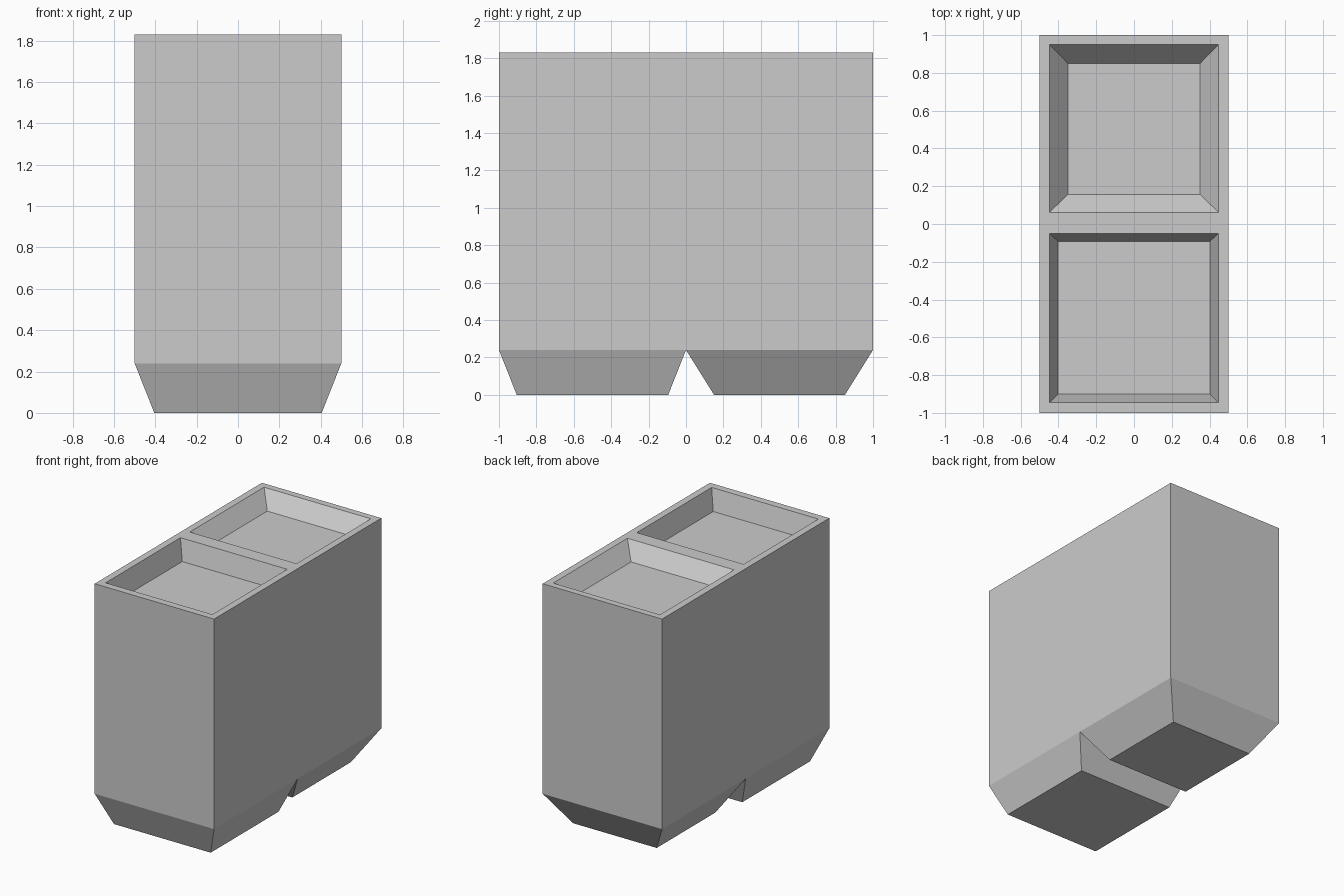
import bpy
import bmesh

if "Cube" in bpy.data.objects:
    bpy.data.objects.remove(bpy.data.objects["Cube"])

TOP, SHOULDER = 1.83, 0.24


def rect(bm, half_w, y0, y1, z):
    # Counter-clockwise ring: front, right, back, left edges
    return [bm.verts.new(p) for p in ((-half_w, y0, z), (half_w, y0, z),
                                      (half_w, y1, z), (-half_w, y1, z))]


def bridge(bm, lower, upper, skip=None):
    for i in range(4):
        if i != skip:
            j = (i + 1) % 4
            bm.faces.new((lower[i], lower[j], upper[j], upper[i]))


def compartment(bm, y0, y1, open_side, foot, rim, floor):
    # Each of foot, rim, floor is (half width, y min, y max, z)
    foot = rect(bm, *foot)
    shoulder = rect(bm, 0.5, y0, y1, SHOULDER)
    edge = rect(bm, 0.5, y0, y1, TOP)
    rim = rect(bm, *rim)
    floor = rect(bm, *floor)
    bm.faces.new(foot[::-1])                         # underside
    bridge(bm, foot, shoulder)                       # tapered foot
    bridge(bm, shoulder, edge, skip=open_side)       # outer walls
    bridge(bm, edge, rim)                            # flat rim
    bridge(bm, rim, floor)                           # sloped recess walls
    bm.faces.new(floor)                              # recess floor


bm = bmesh.new()
# Front compartment: gentle taper
compartment(bm, -1, 0, 2, (0.405, -0.905, -0.095, 0),
            (0.447, -0.945, -0.05, TOP), (0.402, -0.9, -0.092, TOP - 0.153))
# Back compartment: stronger taper
compartment(bm, 0, 1, 0, (0.35, 0.15, 0.85, 0),
            (0.447, 0.062, 0.95, TOP), (0.35, 0.157, 0.85, TOP - 0.117))
# Weld the halves along the middle
bmesh.ops.remove_doubles(bm, verts=bm.verts[:], dist=0.0005)
mesh = bpy.data.meshes.new("double_bin")
bm.to_mesh(mesh)
bm.free()
bpy.context.collection.objects.link(bpy.data.objects.new("double_bin", mesh))
